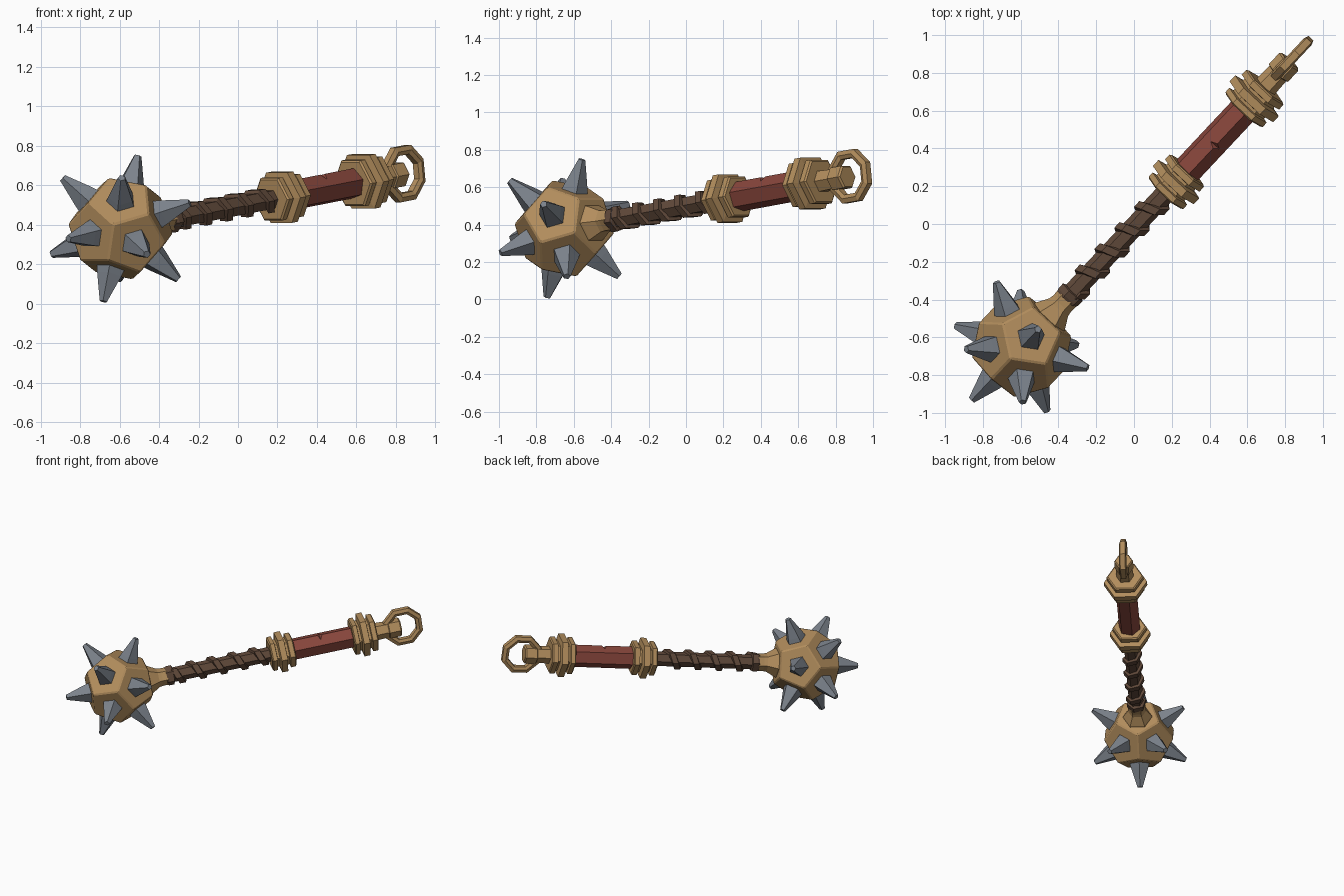
import bpy, bmesh, math
from mathutils import Vector, Matrix

if "Cube" in bpy.data.objects:
    bpy.data.objects.remove(bpy.data.objects["Cube"])

# Weapon frame: shaft axis A, "up" U and sideways S, starting at the ball centre
CENTRE = Vector((-0.595, -0.65, 0.38))
A = Vector((0.678, 0.723, 0.132)).normalized()
U = (Vector((0, 0, 1)) - A * A.z).normalized()
S = A.cross(U)


def material(name, rgb):
    m = bpy.data.materials.new(name)
    m.diffuse_color = (*rgb, 1)
    m.use_nodes = True
    m.node_tree.nodes["Principled BSDF"].inputs["Base Color"].default_value = m.diffuse_color
    return m


GOLD = material("brass", (0.45, 0.27, 0.11))
STEEL = material("steel", (0.20, 0.225, 0.26))
RED = material("red_leather", (0.25, 0.062, 0.045))
BROWN = material("brown_leather", (0.12, 0.068, 0.043))


def at(s, r=0.0, ang=0.0):
    """Point at distance s along the shaft, radius r, angle from up."""
    return CENTRE + A * s + (U * math.cos(ang) + S * math.sin(ang)) * r


def finish(name, bm, mat):
    bmesh.ops.recalc_face_normals(bm, faces=bm.faces)
    me = bpy.data.meshes.new(name)
    bm.to_mesh(me)
    bm.free()
    me.materials.append(mat)
    ob = bpy.data.objects.new(name, me)
    bpy.context.collection.objects.link(ob)
    return ob


def sweep(bm, rings, closed=False):
    """Skin a list of point rings, capping the ends unless closed."""
    vs = [[bm.verts.new(p) for p in ring] for ring in rings]
    n = len(vs[0])
    for i in range(len(vs) if closed else len(vs) - 1):
        a, b = vs[i], vs[(i + 1) % len(vs)]
        for k in range(n):
            bm.faces.new((a[k], a[(k + 1) % n], b[(k + 1) % n], b[k]))
    if not closed:
        bm.faces.new(vs[0])
        bm.faces.new(vs[-1])


def turned(name, profile, mat, sides=6, twist=30):
    """Low-poly turned part around the shaft from (distance, radius) pairs."""
    bm = bmesh.new()
    angs = [math.radians(twist) + math.tau * k / sides for k in range(sides)]
    sweep(bm, [[at(s, r, t) for t in angs] for s, r in profile])
    return finish(name, bm, mat)


# Twelve face directions of the ball: the shaft, five round it, and opposites
near = []
for k in range(5):
    t = math.tau * k / 5
    near.append((A + 2 * (U * math.cos(t) + S * math.sin(t))).normalized())
dirs = [A] + near + [-A] + [-d for d in near]

# Ball: dodecahedron with corners between each three neighbouring directions
bm = bmesh.new()
for i in range(12):
    for j in range(i):
        for k in range(j):
            a, b, c = dirs[i], dirs[j], dirs[k]
            if min(a.dot(b), b.dot(c), a.dot(c)) > 0.4:
                bm.verts.new(CENTRE + (a + b + c).normalized() * 0.272)
bmesh.ops.convex_hull(bm, input=bm.verts)
bmesh.ops.dissolve_limit(bm, angle_limit=0.05, verts=bm.verts, edges=bm.edges)
bmesh.ops.bevel(bm, geom=bm.edges[:], offset=0.008, segments=1,
                affect='EDGES', profile=0.5)
finish("ball", bm, GOLD)

# Spikes: blunt five-sided points on every face except the shaft face
bm = bmesh.new()
for d in dirs[1:]:
    # Line the spike corners up with the corners of its face
    nb = next(e for e in dirs if 0.4 < e.dot(d) < 0.5)
    x = (nb - d * nb.dot(d)).normalized()
    y = d.cross(x)
    rings = []
    for h, r in ((0.19, 0.083), (0.25, 0.066), (0.39, 0.02)):
        rings.append([CENTRE + d * h + (x * math.cos(t) + y * math.sin(t)) * r
                      for t in (math.tau * (k + 0.5) / 5 for k in range(5))])
    sweep(bm, rings)
finish("spikes", bm, STEEL)

# Neck joining ball and shaft
turned("neck", [(0.18, 0.12), (0.225, 0.105), (0.29, 0.068), (0.315, 0.064),
                (0.36, 0.064)], GOLD)

# Shaft with a thicker first turn of leather
turned("shaft", [(0.33, 0.053), (1.14, 0.053)], BROWN)
turned("shaft_end_band", [(0.35, 0.066), (0.365, 0.072), (0.40, 0.072),
                          (0.405, 0.06)], BROWN, twist=45)

# Leather strap wound round the shaft
bm = bmesh.new()
rings = []
steps = 26
for i in range(steps + 1):
    s = 0.41 + 0.67 * i / steps
    t = math.radians(30) + math.tau * i / 6
    rings.append([at(s - 0.026, 0.045, t), at(s - 0.021, 0.073, t),
                  at(s + 0.021, 0.073, t), at(s + 0.026, 0.045, t)])
sweep(bm, rings)
finish("wound_strap", bm, BROWN)


# Stepped hexagonal collars at both ends of the grip
def collar(name, s, big, small):
    core = small - 0.025
    turned(name, [(s, small - 0.01), (s + 0.008, small), (s + 0.038, small),
                  (s + 0.042, core), (s + 0.058, core), (s + 0.064, big),
                  (s + 0.108, big), (s + 0.114, core), (s + 0.13, core),
                  (s + 0.134, small), (s + 0.168, small),
                  (s + 0.176, small - 0.01)], GOLD)


collar("lower_collar", 1.12, 0.148, 0.125)
collar("upper_collar", 1.73, 0.158, 0.135)

# Grip with a small nick in its upper edge
grip = turned("grip", [(1.27, 0.081), (1.75, 0.081)], RED, twist=15)
bm = bmesh.new()
t = math.radians(15)
out = U * math.cos(t) + S * math.sin(t)
side = A.cross(out)
mid = at(1.5, 0.085, t)
sweep(bm, [[mid + side * w - out * 0.022, mid + side * w + A * 0.03 + out * 0.01,
            mid + side * w - A * 0.03 + out * 0.01] for w in (-0.08, 0.08)])
cutter = finish("nick_cutter", bm, RED)
cutter.hide_render = True
cutter.hide_set(True)
nick = grip.modifiers.new("nick", 'BOOLEAN')
nick.operation = 'DIFFERENCE'
nick.solver = 'EXACT'
nick.object = cutter

# Pommel stem with a thicker end block
turned("pommel", [(1.89, 0.064), (2.0, 0.06), (2.005, 0.069), (2.085, 0.069),
                  (2.095, 0.06)], GOLD)

# Octagonal hanging ring standing in the plane of the shaft
bm = bmesh.new()
rings = []
for k in range(8):
    t = math.tau * (k + 0.5) / 8
    d = A * math.cos(t) + U * math.sin(t)
    c = at(2.112)
    rings.append([c + d * r + S * w for r, w in
                  ((0.103, -0.018), (0.103, 0.018), (0.125, 0.027),
                   (0.151, 0.018), (0.151, -0.018), (0.125, -0.027))])
sweep(bm, rings, closed=True)
finish("hanging_ring", bm, GOLD)
